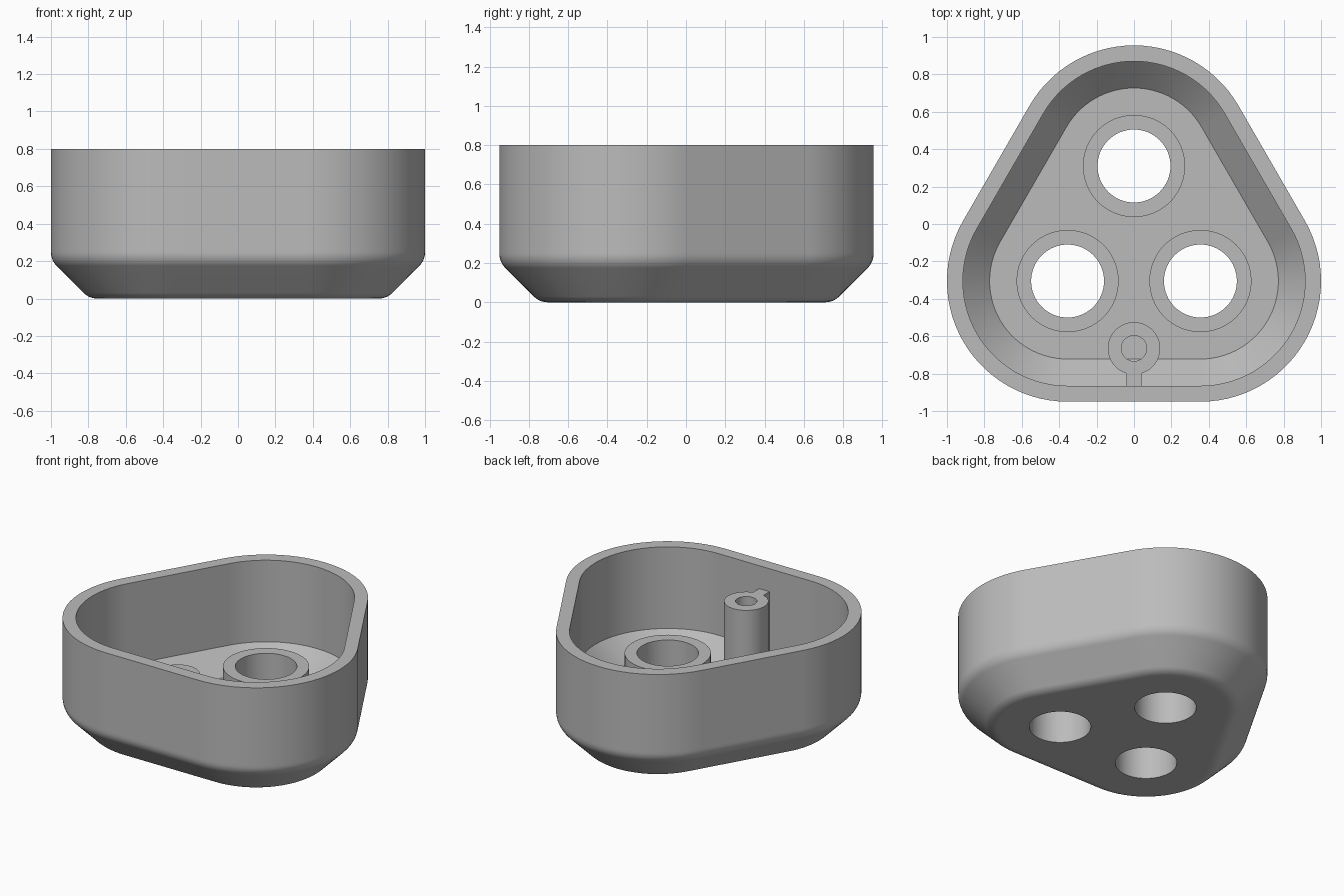
import bpy, bmesh
from math import sin, cos, pi, radians, tan

cube = bpy.data.objects.get("Cube")
if cube:
    bpy.data.objects.remove(cube, do_unlink=True)

grey = bpy.data.materials.new("plain grey")
grey.use_nodes = True
COLOUR = (0.5, 0.5, 0.5, 1)
grey.diffuse_color = COLOUR
grey.node_tree.nodes["Principled BSDF"].inputs["Base Color"].default_value = COLOUR

CORNERS = [(0.355, -0.305), (0, 0.31), (-0.355, -0.305)]
FLOOR, RIM = 0.085, 0.8


def make_object(name, bm):
    bmesh.ops.recalc_face_normals(bm, faces=bm.faces)
    mesh = bpy.data.meshes.new(name)
    bm.to_mesh(mesh)
    bm.free()
    mesh.materials.append(grey)
    ob = bpy.data.objects.new(name, mesh)
    bpy.context.collection.objects.link(ob)
    return ob


def activate(ob):
    bpy.ops.object.select_all(action='DESELECT')
    ob.select_set(True)
    bpy.context.view_layer.objects.active = ob


def smooth(ob):
    activate(ob)
    bpy.ops.object.shade_smooth_by_angle(angle=radians(30))


def loft(bm, rings, closed=False):
    loops = [[bm.verts.new(p) for p in ring] for ring in rings]
    pairs = list(zip(loops, loops[1:]))
    if closed:
        pairs.append((loops[-1], loops[0]))
    for a, b in pairs:
        for i in range(len(a)):
            j = (i + 1) % len(a)
            bm.faces.new((a[i], a[j], b[j], b[i]))
    return loops


def rounded_triangle(r, z, steps=28):
    ring = []
    for k, (cx, cy) in enumerate(CORNERS):
        for i in range(steps + 1):
            a = -pi / 2 + (k + i / steps) * 2 * pi / 3
            ring.append((cx + r * cos(a), cy + r * sin(a), z))
    return ring


def circle(x, y, r, z, n=64):
    return [(x + r * cos(2 * pi * i / n), y + r * sin(2 * pi * i / n), z) for i in range(n)]


def tube(name, x, y, outer, inner, z0, z1):
    bm = bmesh.new()
    loft(bm, [circle(x, y, r, z) for r, z in
              ((outer, z0), (outer, z1), (inner, z1), (inner, z0))], closed=True)
    ob = make_object(name, bm)
    smooth(ob)
    return ob


# Shell: flat base, rounded 45 degree bevel, upright wall, hollow inside
def fillet(cr, cz, r, a0, n=6):
    return [(cr + r * cos(a0 + i / n * pi / 4), cz + r * sin(a0 + i / n * pi / 4))
            for i in range(n + 1)]


F = 0.1
t = F * tan(pi / 8)
profile = [(0.44 - t - 0.01, 0)]
profile += fillet(0.44 - t, F, F, -pi / 2)
profile += fillet(0.645 - F, 0.205 + t, F, -pi / 4)
profile += [(0.645, 0.26), (0.645, RIM), (0.56, RIM), (0.56, 0.23), (0.417, FLOOR)]

bm = bmesh.new()
loops = loft(bm, [rounded_triangle(r, z) for r, z in profile])
bm.faces.new(loops[0])
bm.faces.new(loops[-1])
shell = make_object("shell", bm)

# Three round openings through the floor
bm = bmesh.new()
for x, y in CORNERS:
    ends = loft(bm, [circle(x, y, 0.195, z) for z in (-0.2, 0.4)])
    for end in ends:
        bm.faces.new(end)
cutter = make_object("opening_cutter", bm)
cutter.hide_render = True
cut = shell.modifiers.new("openings", 'BOOLEAN')
cut.operation, cut.solver, cut.object = 'DIFFERENCE', 'EXACT', cutter
activate(shell)
bpy.ops.object.modifier_apply(modifier=cut.name)
bpy.data.objects.remove(cutter, do_unlink=True)
smooth(shell)
weighted = shell.modifiers.new("even shading", 'WEIGHTED_NORMAL')
weighted.keep_sharp = True

# Collars around the openings
for name, (x, y) in zip(("left_collar", "back_collar", "right_collar"), CORNERS):
    tube(name, x, y, 0.273, 0.195, FLOOR - 0.005, 0.32)

# Hollow post by the front wall, with a thin rib joining it to the wall
POST_Y, POST_TOP = -0.665, 0.64
tube("post", 0, POST_Y, 0.14, 0.068, FLOOR - 0.005, POST_TOP)
bm = bmesh.new()
bmesh.ops.create_cube(bm, size=1)
y0, y1, z0 = -0.87, POST_Y - 0.125, 0.17
for v in bm.verts:
    v.co = (v.co.x * 0.08, y0 + (v.co.y + 0.5) * (y1 - y0),
            z0 + (v.co.z + 0.5) * (POST_TOP - z0))
make_object("post_rib", bm)
